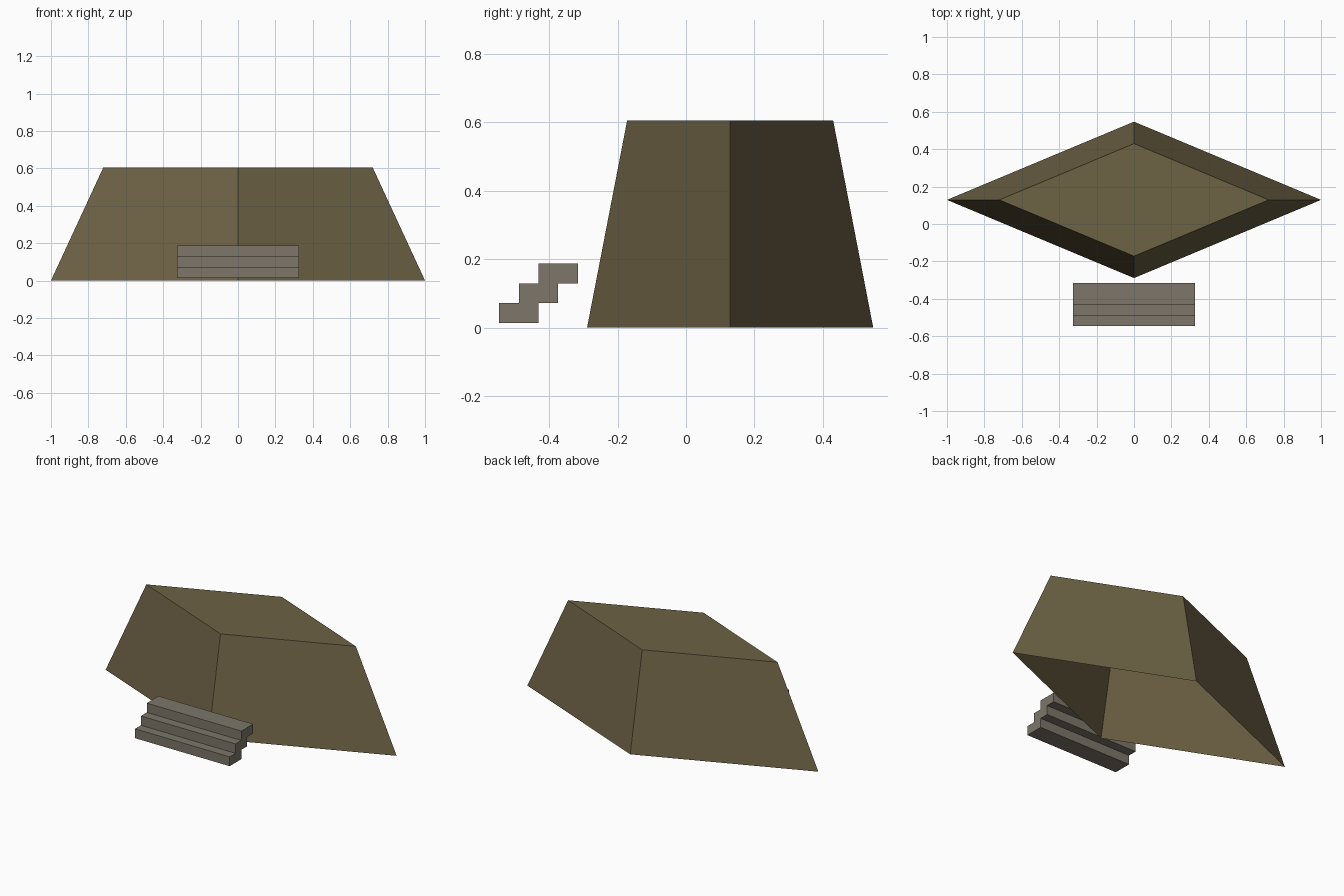
import bpy
import bmesh

cube = bpy.data.objects.get("Cube")
if cube:
    bpy.data.objects.remove(cube, do_unlink=True)


def material(name, color):
    mat = bpy.data.materials.new(name)
    mat.use_nodes = True
    mat.diffuse_color = color
    mat.node_tree.nodes["Principled BSDF"].inputs["Base Color"].default_value = color
    return mat


def add_object(name, bm, mat):
    bmesh.ops.recalc_face_normals(bm, faces=bm.faces)
    mesh = bpy.data.meshes.new(name)
    bm.to_mesh(mesh)
    bm.free()
    mesh.materials.append(mat)
    obj = bpy.data.objects.new(name, mesh)
    bpy.context.collection.objects.link(obj)
    return obj


brown = material("earth brown", (0.155, 0.122, 0.060, 1))
stone = material("stone grey", (0.205, 0.183, 0.144, 1))

# Tapered diamond mound: closed top, open underside
CENTER_Y, HALF_X, HALF_Y = 0.129, 1.0, 0.418
HEIGHT, TAPER = 0.605, 0.72
bm = bmesh.new()


def diamond(scale, z):
    corners = [(1, 0), (0, 1), (-1, 0), (0, -1)]
    return [bm.verts.new((x * HALF_X * scale, CENTER_Y + y * HALF_Y * scale, z))
            for x, y in corners]


base, top = diamond(1, 0), diamond(TAPER, HEIGHT)
for i in range(4):
    j = (i + 1) % 4
    bm.faces.new((base[i], base[j], top[j], top[i]))
bm.faces.new(top)
add_object("mound", bm, brown)

# Staircase: one stepped side profile extruded across the width
STEPS, RUN, RISE, HALF_WIDTH = 3, 0.0575, 0.058, 0.325
FRONT, FLOOR = -0.546, 0.013
upper, lower = [], []
for i in range(STEPS):
    y, z = FRONT + i * RUN, FLOOR + i * RISE
    upper += [(y, z), (y, z + RISE)]
    lower += [(y + 2 * RUN, z), (y + 2 * RUN, z + RISE)]
bm = bmesh.new()
side = bm.faces.new([bm.verts.new((-HALF_WIDTH, y, z))
                     for y, z in upper + lower[::-1]])
extruded = bmesh.ops.extrude_face_region(bm, geom=[side], use_keep_orig=True)
bmesh.ops.translate(bm, vec=(2 * HALF_WIDTH, 0, 0),
                    verts=[v for v in extruded["geom"]
                           if isinstance(v, bmesh.types.BMVert)])
add_object("stairs", bm, stone)
